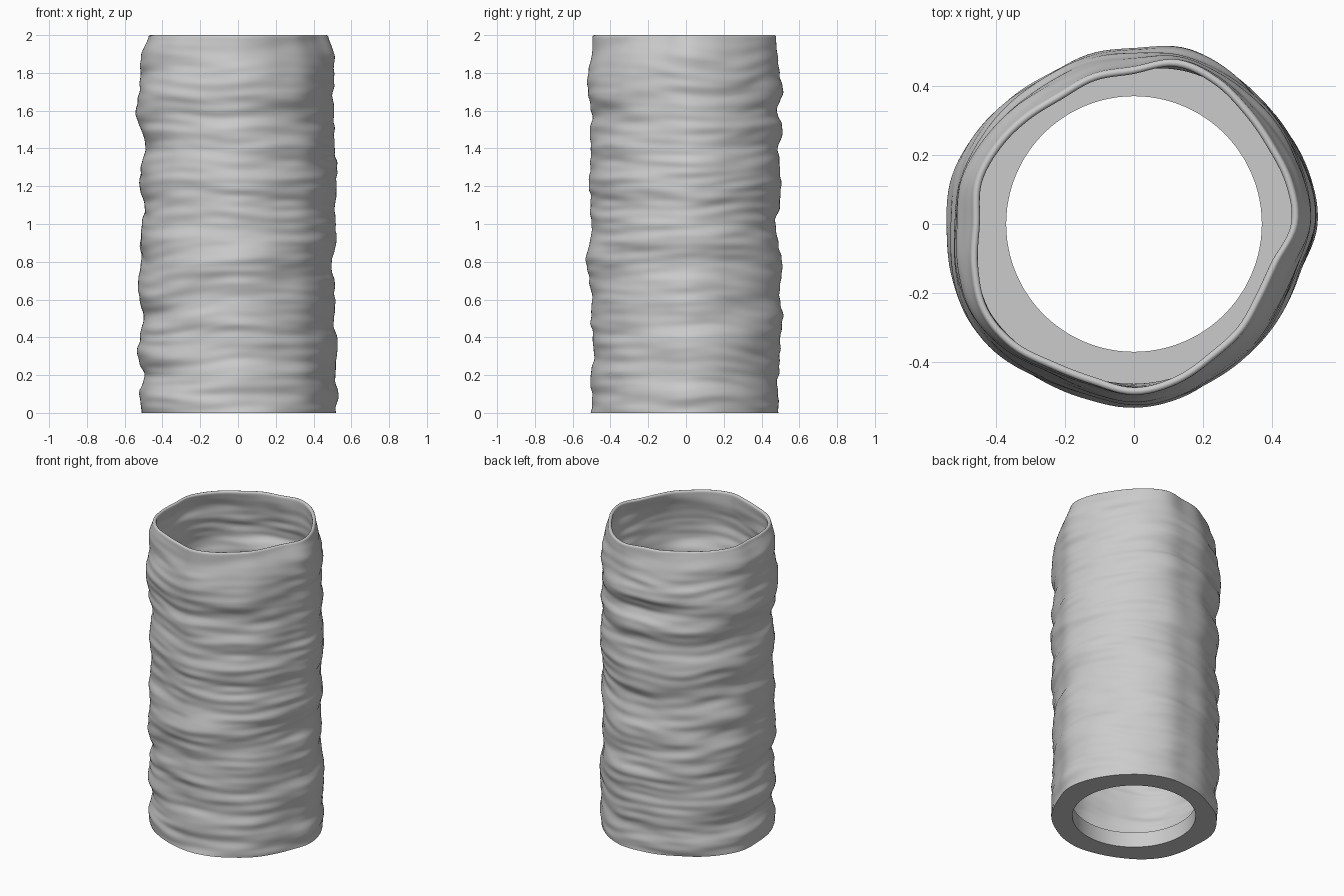
import bpy
import bmesh
from math import sin, cos, pi, tau, floor
from mathutils import Vector, noise

cube = bpy.data.objects.get("Cube")
if cube:
    bpy.data.objects.remove(cube, do_unlink=True)

HEIGHT = 2.0
SEGMENTS = 144
ROWS = 180
WALL = 0.022
BASE_THICKNESS = 0.1
HOLE_RADIUS = 0.37
MIN_RADIUS = 0.47

# Rim outline, anticlockwise from +x, in thousandths beyond the minimum radius
RIM = [5, 4, -5, 2, 20, 25, -13, -18, -32, -22, -7, 6,
       -5, 17, 41, 35, 12, 10, 26, 10, -15, -25, -42, -38]

# Swelling of each side from bottom to top, in the same unit
LEFT = [60, 65, 47, 58, 58, 36, 42, 45, 31, 55, 53, 35, 57, 58, 41, 43, 46, 41, 43, 40, 12]
RIGHT = [40, 50, 32, 58, 55, 36, 60, 65, 42, 52, 45, 31, 50, 50, 26, 50, 70, 60, 42, 45, 2]
BACK = [20, 20, 25, 30, 35, 45, 30, 30, 44, 30, 12, 28, 40, 30, 30, 48, 20, 50, 30, 14, 10]
FRONT = [40, 38, 38, 20, 20, 44, 35, 38, 60, 45, 35, 42, 45, 42, 40, 36, 36, 55, 45, 32, 35]


def sample(values, position, cyclic=False):
    """Smooth interpolation through evenly spaced values."""
    start = floor(position)
    t = position - start

    def pick(i):
        i = i % len(values) if cyclic else max(0, min(i, len(values) - 1))
        return values[i]

    a, b, c, d = (pick(start + k) for k in (-1, 0, 1, 2))
    slope_b, slope_c = (c - a) / 2, (d - b) / 2
    return (b + t * slope_b
            + t * t * (3 * (c - b) - 2 * slope_b - slope_c)
            + t * t * t * (2 * (b - c) + slope_b + slope_c))


def swelling(angle, z):
    """Blend the four side profiles around the sleeve."""
    x, y = cos(angle), sin(angle)
    position = z / HEIGHT * (len(LEFT) - 1)
    return (x * x * sample(LEFT if x > 0 else RIGHT, position)
            + y * y * sample(BACK if y > 0 else FRONT, position))


def crinkle(angle, z):
    """Thin, nearly horizontal folds that die out at the rim."""
    x, y = cos(angle), sin(angle)
    tilt = 0.05 * noise.noise(Vector((x, y, z)))
    broad = noise.noise(Vector((x * 1.5, y * 1.5, (z + tilt) * 8)))
    fine = noise.noise(Vector((x * 1.8, y * 1.8, (z + tilt) * 22 + 7)))
    fade = min(1.0, 0.15 + (HEIGHT - z) * 5)
    return fade * (0.013 * broad + 0.009 * fine)


def outer_radius(angle, z):
    rim = sample(RIM, angle / tau * len(RIM), cyclic=True)
    rim_share = 0.5 + 0.5 * max(0.0, 1 - (HEIGHT - z) / 0.2)
    bump = swelling(angle, z) + rim_share * (rim - swelling(angle, HEIGHT))
    return MIN_RADIUS + bump / 1000 + crinkle(angle, z)


def add_ring(bm, z, radius):
    """Ring of vertices whose radius is a function of the angle."""
    ring = []
    for i in range(SEGMENTS):
        angle = tau * i / SEGMENTS
        r = radius(angle)
        ring.append(bm.verts.new((r * cos(angle), r * sin(angle), z)))
    return ring


bm = bmesh.new()
rings = []

# Crinkled outside wall
lip = WALL / 2
for row in range(ROWS + 1):
    z = (HEIGHT - lip) * row / ROWS
    rings.append(add_ring(bm, z, lambda a: outer_radius(a, z)))

# Rounded lip
for step in range(1, 6):
    turn = pi * step / 6
    z = HEIGHT - lip + lip * sin(turn)
    inset = lip * (1 - cos(turn))
    rings.append(add_ring(bm, z, lambda a: outer_radius(a, HEIGHT - lip) - inset))

# Inside wall, following the folds down to the base
for row in range(ROWS, -1, -1):
    z = BASE_THICKNESS + (HEIGHT - lip - BASE_THICKNESS) * row / ROWS
    rings.append(add_ring(bm, z, lambda a: outer_radius(a, z) - WALL))

# Round opening through the base
for z in (BASE_THICKNESS, 0.0):
    rings.append(add_ring(bm, z, lambda a: HOLE_RADIUS))

# Skin the rings, closing the underside back to the outside wall
for k, lower in enumerate(rings):
    upper = rings[(k + 1) % len(rings)]
    for i in range(SEGMENTS):
        j = (i + 1) % SEGMENTS
        bm.faces.new((lower[i], lower[j], upper[j], upper[i]))
bmesh.ops.recalc_face_normals(bm, faces=bm.faces)

mesh = bpy.data.meshes.new("crinkled_sleeve")
bm.to_mesh(mesh)
bm.free()
sleeve = bpy.data.objects.new("crinkled_sleeve", mesh)
bpy.context.collection.objects.link(sleeve)

# Plain grey finish
grey = bpy.data.materials.new("plain_grey")
grey.use_nodes = True
colour = (0.6, 0.6, 0.6, 1.0)
grey.diffuse_color = colour
grey.node_tree.nodes["Principled BSDF"].inputs["Base Color"].default_value = colour
mesh.materials.append(grey)

# Smooth folds with crisp base edges
bpy.ops.object.select_all(action="DESELECT")
sleeve.select_set(True)
bpy.context.view_layer.objects.active = sleeve
bpy.ops.object.shade_smooth_by_angle(angle=pi / 3)
